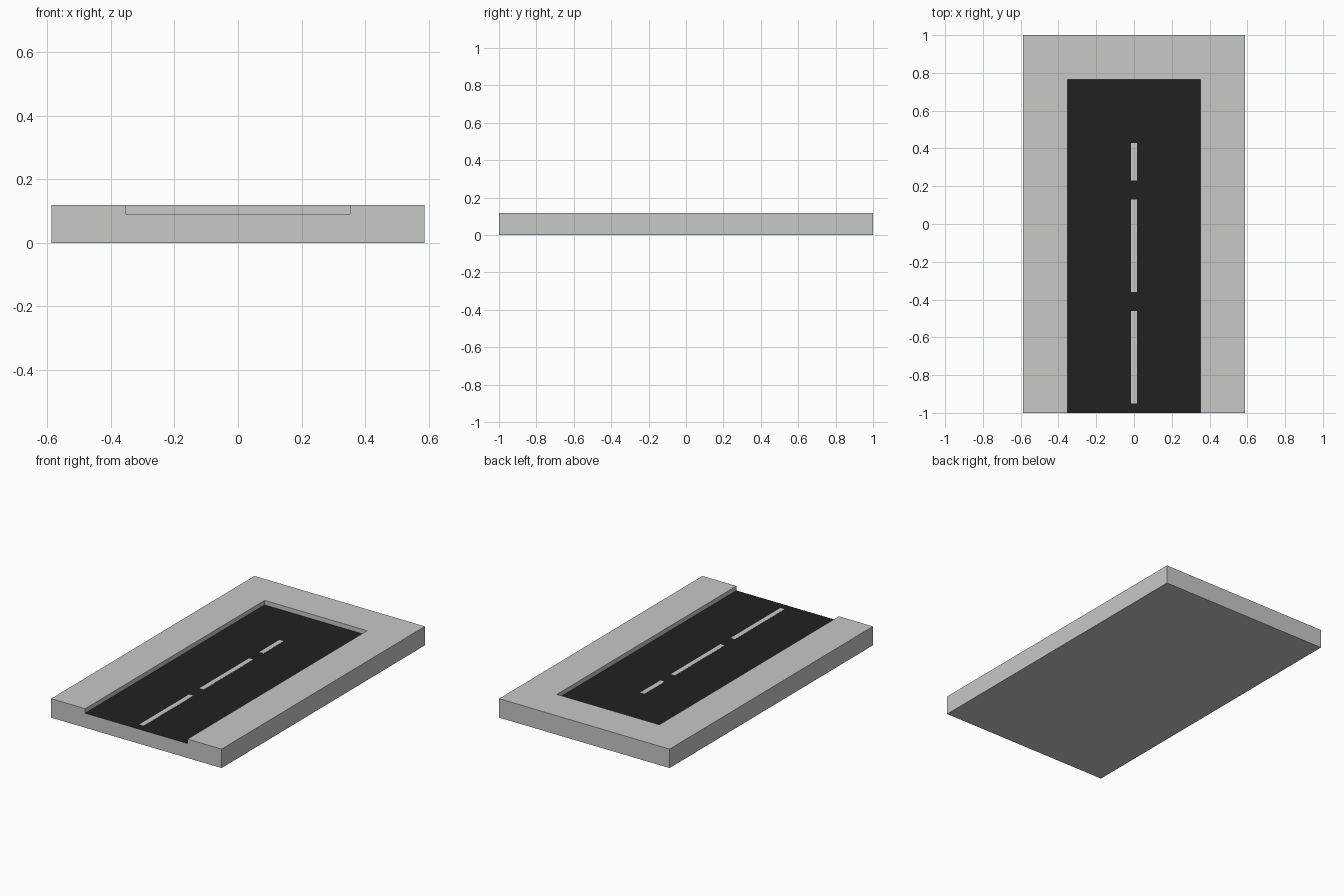
import bpy

if "Cube" in bpy.data.objects:
    bpy.data.objects.remove(bpy.data.objects["Cube"])

W, L, H = 0.587, 1.0, 0.118            # slab half width, half length, height
ROAD_W, ROAD_END, ROAD_Z = 0.353, 0.766, 0.09


def material(name, rgb):
    m = bpy.data.materials.new(name)
    m.diffuse_color = (*rgb, 1)
    m.use_nodes = True
    m.node_tree.nodes["Principled BSDF"].inputs["Base Color"].default_value = m.diffuse_color
    return m


concrete = material("light_concrete", (0.565, 0.585, 0.565))
asphalt = material("dark_asphalt", (0.0152, 0.0152, 0.0152))


def box(name, x, y, z, mat):
    """Box spanning the given (min, max) ranges."""
    bpy.ops.mesh.primitive_cube_add(size=1)
    ob = bpy.context.object
    ob.name = name
    for v in ob.data.vertices:
        v.co = [r[0] if c < 0 else r[1] for c, r in zip(v.co, (x, y, z))]
    ob.data.materials.append(mat)
    return ob


# Concrete slab with a sunken road channel open at the front
slab = box("pavement_slab", (-W, W), (-L, L), (0, H), concrete)
cutter = box("road_cutter", (-ROAD_W, ROAD_W), (-L - 0.2, ROAD_END), (ROAD_Z, H + 0.2), concrete)
cutter.hide_render = True
mod = slab.modifiers.new("road_channel", 'BOOLEAN')
mod.operation = 'DIFFERENCE'
mod.solver = 'EXACT'
mod.object = cutter
bpy.context.view_layer.objects.active = slab
bpy.ops.object.modifier_apply(modifier=mod.name)
bpy.data.objects.remove(cutter)

# Channel floor is asphalt
slab.data.materials.clear()
slab.data.materials.append(concrete)
slab.data.materials.append(asphalt)
for f in slab.data.polygons:
    f.material_index = int(f.normal.z > 0.9 and f.center.z < ROAD_Z + 0.01)

# Dashed centre line, thin plates
for i, (y0, y1) in enumerate([(-0.95, -0.46), (-0.36, 0.13), (0.23, 0.43)]):
    box(f"lane_dash_{i + 1}", (-0.015, 0.015), (y0, y1), (ROAD_Z - 0.001, ROAD_Z + 0.001), concrete)
